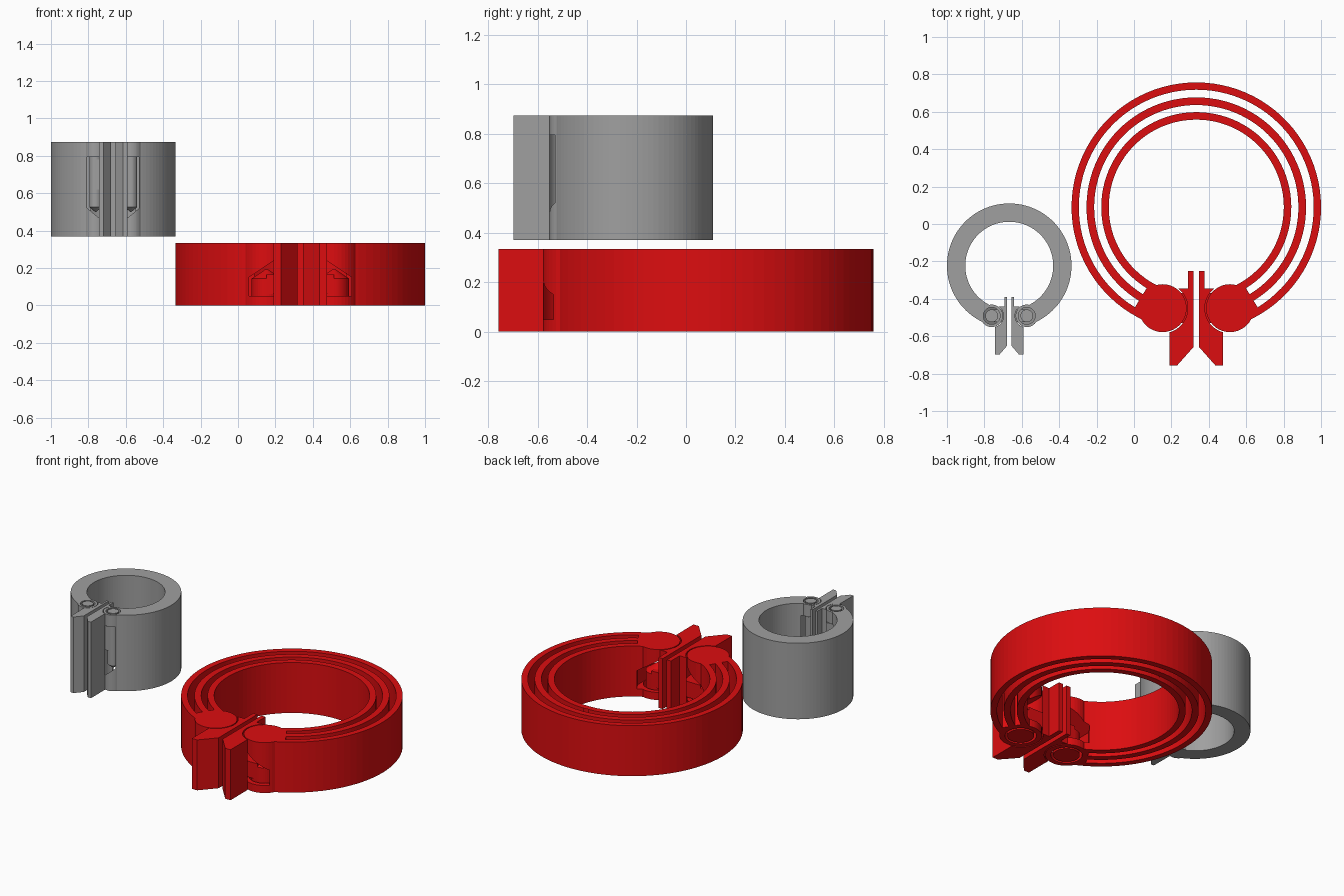
import bpy, bmesh, math
from mathutils import Matrix

if "Cube" in bpy.data.objects:
    bpy.data.objects.remove(bpy.data.objects["Cube"])


def material(name, rgb):
    m = bpy.data.materials.new(name)
    m.diffuse_color = (*rgb, 1)
    m.use_nodes = True
    m.node_tree.nodes["Principled BSDF"].inputs["Base Color"].default_value = m.diffuse_color
    return m


RED = material("red plastic", (0.72, 0.004, 0.005))
GREY = material("grey plastic", (0.35, 0.35, 0.35))


def prism(name, pts, lo, hi, along="z"):
    """Extrude an outline: (x, y) along z, or (x, z) along y."""
    bm = bmesh.new()
    place = (lambda p: (p[0], p[1], lo)) if along == "z" else (lambda p: (p[0], lo, p[1]))
    face = bm.faces.new([bm.verts.new(place(p)) for p in pts])
    ext = bmesh.ops.extrude_face_region(bm, geom=[face])
    move = (0, 0, hi - lo) if along == "z" else (0, hi - lo, 0)
    bmesh.ops.translate(bm, vec=move, verts=[v for v in ext["geom"] if isinstance(v, bmesh.types.BMVert)])
    bmesh.ops.recalc_face_normals(bm, faces=bm.faces)
    me = bpy.data.meshes.new(name)
    bm.to_mesh(me)
    bm.free()
    ob = bpy.data.objects.new(name, me)
    bpy.context.collection.objects.link(ob)
    return ob


def boolean(ob, other, op):
    mod = ob.modifiers.new("cut", "BOOLEAN")
    mod.operation, mod.object, mod.solver = op, other, "EXACT"
    bpy.context.view_layer.objects.active = ob
    bpy.ops.object.modifier_apply(modifier=mod.name)
    bpy.data.objects.remove(other)


def arc(r, a0, a1, n, cx=0, cy=0):
    return [(cx + r * math.cos(a0 + (a1 - a0) * i / n), cy + r * math.sin(a0 + (a1 - a0) * i / n))
            for i in range(n + 1)]


def circle(r, cx, cy, n=40):
    return arc(r, 0, 2 * math.pi, n, cx, cy)[:-1]


def band(r0, r1, gap):
    """Open ring outline with a gap of +-gap degrees around -y."""
    g = math.radians(gap)
    a0, a1 = -math.pi / 2 + g, 1.5 * math.pi - g
    return arc(r1, a0, a1, 80) + arc(r0, a1, a0, 80)


def cone_pin(cx, cy, r, z0, z1, slope):
    """Hinge pin with a conical tip."""
    ob = prism("pin", circle(r, cx, cy), z0, z1)
    bm = bmesh.new()
    bm.from_mesh(ob.data)
    top = next(f for f in bm.faces if f.normal.z > 0.9)
    res = bmesh.ops.extrude_face_region(bm, geom=[top])
    vs = [v for v in res["geom"] if isinstance(v, bmesh.types.BMVert)]
    for v in vs:
        v.co = (cx + (v.co.x - cx) * 0.1, cy + (v.co.y - cy) * 0.1, z1 + 0.9 * r * slope)
    if top.is_valid:
        bmesh.ops.delete(bm, geom=[top], context="FACES_ONLY")
    bmesh.ops.recalc_face_normals(bm, faces=bm.faces)
    bm.to_mesh(ob.data)
    bm.free()
    return ob


def clamp(label, mat, loc, p, flip):
    h, (hx, hy), er = p["h"], p["hinge"], p["ear"]
    hole, pin, slope = p["hole"], p["pin"], p["slope"]
    parts = []
    # spring ring with hinge ears
    ring = prism(label + "_spring_ring", band(p["ri"], p["ro"], 24), 0, h)
    for s in (-1, 1):
        boolean(ring, prism("ear", circle(er, s * hx, hy), 0, h), "UNION")
    for r0, r1 in p["slots"]:
        boolean(ring, prism("slot", band(r0, r1, 31.5), -0.1, h + 0.1), "DIFFERENCE")
    for s in (-1, 1):
        # sloped pocket for the knuckle, and pin hole below it
        x0, x1 = hx + hole, hx - er * 1.08
        pocket = [(s * x0, p["floor"]), (s * x0, p["knee"]),
                  (s * x1, p["knee"] + slope * (x0 - x1)), (s * x1, p["floor"])]
        boolean(ring, prism("pocket", pocket, hy - er * 1.2, hy + er * 1.1, "y"), "DIFFERENCE")
        boolean(ring, prism("hole", circle(hole, s * hx, hy), -0.1, p["floor"] + 0.01), "DIFFERENCE")
    parts.append(ring)
    # jaws: plate, chamfered foot, and socket curved round the ear
    for s, side in ((-1, "left"), (1, "right")):
        xi, xo = p["plate"]
        sr = er * 1.05
        a0, a1 = p["socket"]
        sock = arc(sr, math.radians(a0), math.radians(a1), 24, hx, hy)
        yt = sock[-1][1]
        pts = [(xo, yt), (xo, p["tip"]), (xi, p["tip"]), (xi, p["chamfer"][1]),
               (p["chamfer"][0], p["end"]), (p["foot"], p["end"]), (p["foot"], sock[0][1])] + sock
        jaw = prism(f"{label}_{side}_jaw", [(s * x, y) for x, y in pts], 0, h)
        t0, t1 = p["tongue"]
        box = [(s * hx, hy - pin), (s * (xo - 0.003), hy - pin),
               (s * (xo - 0.003), hy + pin), (s * hx, hy + pin)]
        boolean(jaw, prism("tongue", box, t0, t1), "UNION")
        boolean(jaw, cone_pin(s * hx, hy, pin, 0, p["knee"] - 0.006, slope), "UNION")
        parts.append(jaw)
    for ob in parts:
        if flip:
            ob.data.transform(Matrix.Translation((0, 0, h)) @ Matrix.Diagonal((1, 1, -1, 1)))
            ob.data.flip_normals()
        ob.data.transform(Matrix.Translation(loc))
        ob.data.materials.clear()
        ob.data.materials.append(mat)
        for f in ob.data.polygons:
            f.material_index = 0


# wide red clamp with three thin spring bands
clamp("wide_clamp", RED, (0.333, 0.09, 0), dict(
    h=0.335, ri=0.468, ro=0.667, slots=[(0.508, 0.546), (0.587, 0.628)],
    hinge=(0.18, -0.54), ear=0.128, hole=0.095, pin=0.08, slope=0.67, floor=0.05, knee=0.15,
    tongue=(0.06, 0.165), plate=(0.015, 0.045), foot=0.142, tip=-0.342,
    chamfer=(0.103, -0.748), end=-0.847, socket=(250, 128)), False)

# narrow grey clamp with one thick band, upside down
clamp("narrow_clamp", GREY, (-0.667, -0.223, 0.37), dict(
    h=0.505, ri=0.235, ro=0.333, slots=[],
    hinge=(0.094, -0.268), ear=0.06, hole=0.045, pin=0.034, slope=0.83, floor=0.08, knee=0.355,
    tongue=(0.095, 0.255), plate=(0.011, 0.025), foot=0.075, tip=-0.168,
    chamfer=(0.052, -0.427), end=-0.475, socket=(252, 128)), True)
